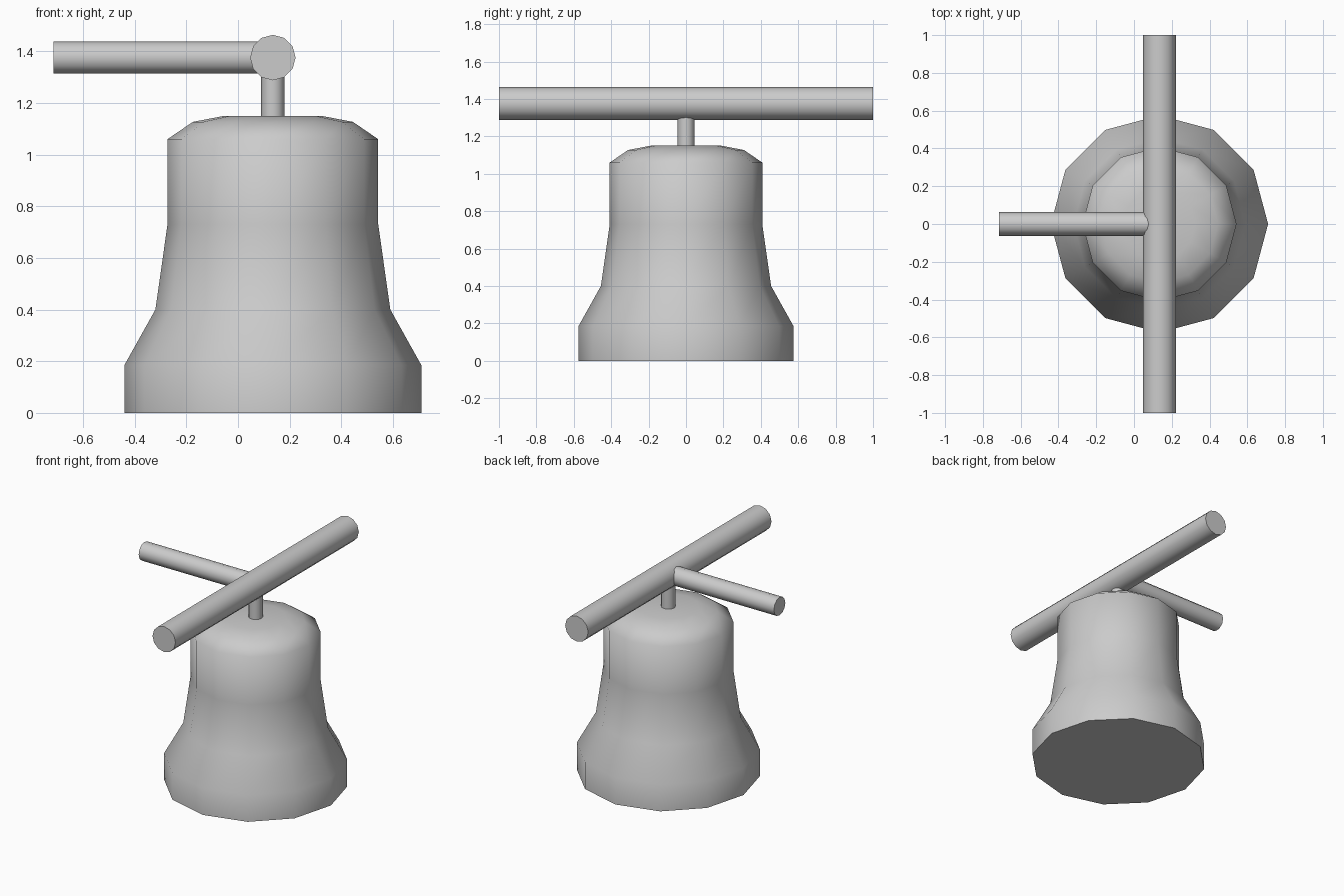
import bpy, bmesh
from math import pi, radians, cos, sin

if "Cube" in bpy.data.objects:
    bpy.data.objects.remove(bpy.data.objects["Cube"])

CX, BAR_Z, SIDES = 0.135, 1.376, 12


def smooth(obj):
    bpy.ops.object.select_all(action='DESELECT')
    obj.select_set(True)
    bpy.context.view_layer.objects.active = obj
    bpy.ops.object.shade_smooth_by_angle(angle=radians(62))


def rod(name, radius, length, loc, rot=(0, 0, 0)):
    bpy.ops.mesh.primitive_cylinder_add(vertices=SIDES, radius=radius, depth=length,
                                        location=loc, rotation=rot)
    obj = bpy.context.object
    obj.name = name
    smooth(obj)


def lathe(name, profile, x):
    bm = bmesh.new()
    rings = [[bm.verts.new((r * cos(2 * pi * i / SIDES), r * sin(2 * pi * i / SIDES), z))
              for i in range(SIDES)] for r, z in profile]
    for a, b in zip(rings, rings[1:]):
        for i in range(SIDES):
            j = (i + 1) % SIDES
            bm.faces.new((a[i], a[j], b[j], b[i]))
    bm.faces.new(rings[0][::-1])
    bm.faces.new(rings[-1])
    mesh = bpy.data.meshes.new(name)
    bm.to_mesh(mesh)
    bm.free()
    obj = bpy.data.objects.new(name, mesh)
    obj.location.x = x
    bpy.context.collection.objects.link(obj)
    smooth(obj)


# Bell body: flared rim, waist and rounded shoulder, closed underneath
lathe("bell_body", [(0.575, 0), (0.575, 0.185), (0.455, 0.40), (0.408, 0.73),
                    (0.408, 1.06), (0.31, 1.127), (0.19, 1.15)], CX)

# Hanger stem from the crown up into the bar
rod("hanger_stem", 0.045, 0.25, (CX, 0, 1.25))

# Long crossbar along y
rod("crossbar", 0.088, 2.0, (CX, 0, BAR_Z), (pi / 2, 0, 0))

# Side arm reaching left from the bar
rod("side_arm", 0.0625, 0.85, (CX - 0.425, 0, BAR_Z), (0, pi / 2, 0))
